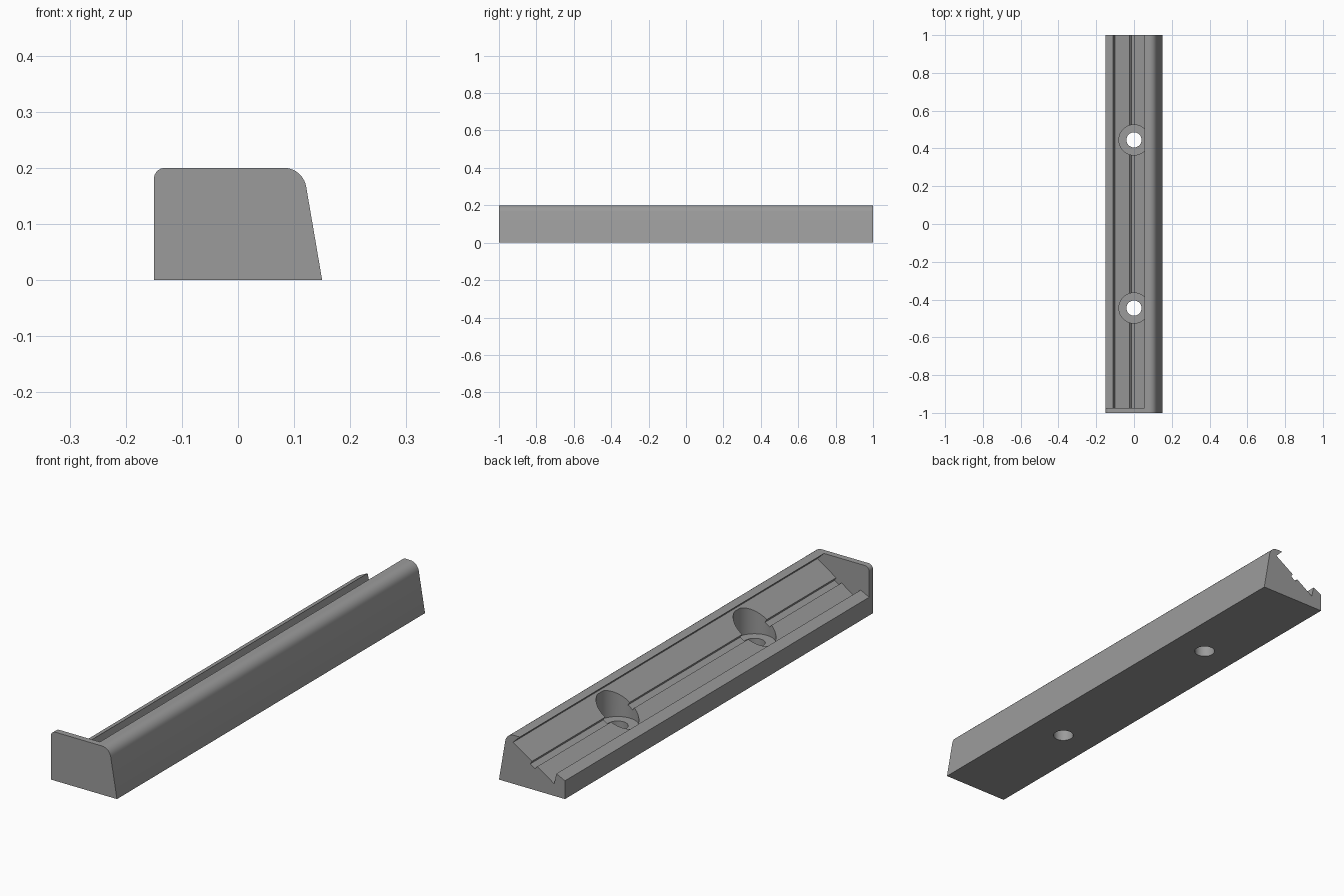
import bpy, bmesh, math

if "Cube" in bpy.data.objects:
    bpy.data.objects.remove(bpy.data.objects["Cube"])

grey = bpy.data.materials.new("mid_grey")
grey.diffuse_color = (0.33, 0.33, 0.33, 1)
grey.use_nodes = True
grey.node_tree.nodes["Principled BSDF"].inputs["Base Color"].default_value = grey.diffuse_color


def prism(name, profile, y0, y1):
    """Extrude an x-z profile along y."""
    bm = bmesh.new()
    face = bm.faces.new([bm.verts.new((x, y0, z)) for x, z in profile])
    ext = bmesh.ops.extrude_face_region(bm, geom=[face])
    verts = [v for v in ext["geom"] if isinstance(v, bmesh.types.BMVert)]
    bmesh.ops.translate(bm, verts=verts, vec=(0, y1 - y0, 0))
    bmesh.ops.recalc_face_normals(bm, faces=bm.faces)
    mesh = bpy.data.meshes.new(name)
    bm.to_mesh(mesh)
    bm.free()
    obj = bpy.data.objects.new(name, mesh)
    bpy.context.collection.objects.link(obj)
    obj.data.materials.append(grey)
    return obj


def arc(cx, cz, r, a0, a1, n):
    angles = [math.radians(a0 + (a1 - a0) * i / n) for i in range(n + 1)]
    return [(cx + r * math.cos(a), cz + r * math.sin(a)) for a in angles]


def cylinder(name, r, y, z0, z1):
    bpy.ops.mesh.primitive_cylinder_add(vertices=48, radius=r, depth=z1 - z0,
                                        location=(0, y, (z0 + z1) / 2))
    obj = bpy.context.object
    obj.name = name
    obj.data.materials.append(grey)
    return obj


# Solid bar with a slanted right side and rounded top edges
outline = [(-0.15, 0), (0.15, 0)]
outline += arc(0.082, 0.16, 0.04, 9.5, 90, 10)
outline += arc(-0.13, 0.18, 0.02, 90, 180, 8)
rail = prism("rail", outline, -1, 1)

# Sloping channel with a narrow groove, open at the back, closed at the front
channel = [(0.055, 0.2), (0.086, 0.17),                # overhanging upper wall
           (0.0, 0.115), (0.008, 0.102),               # narrow groove
           (-0.014, 0.088), (-0.024, 0.1),
           (-0.101, 0.05), (-0.111, 0.094),            # lower wall
           (-0.15, 0.075), (-0.2, 0.051),              # sloping lower lip
           (-0.2, 0.25), (0.055, 0.25)]
cutters = [prism("channel_cutter", channel, -0.975, 1.1)]

# Two counterbored screw holes
for y in (-0.445, 0.445):
    cutters.append(cylinder("counterbore_cutter", 0.08, y, 0.05, 0.165))
    cutters.append(cylinder("screw_hole_cutter", 0.04, y, -0.05, 0.12))

bpy.context.view_layer.objects.active = rail
for cutter in cutters:
    mod = rail.modifiers.new("cut", "BOOLEAN")
    mod.operation = "DIFFERENCE"
    mod.solver = "EXACT"
    mod.object = cutter
    bpy.ops.object.modifier_apply(modifier=mod.name)
    bpy.data.objects.remove(cutter)

bpy.ops.object.select_all(action="DESELECT")
rail.select_set(True)
bpy.context.view_layer.objects.active = rail
bpy.ops.object.shade_smooth_by_angle(angle=math.radians(25))
